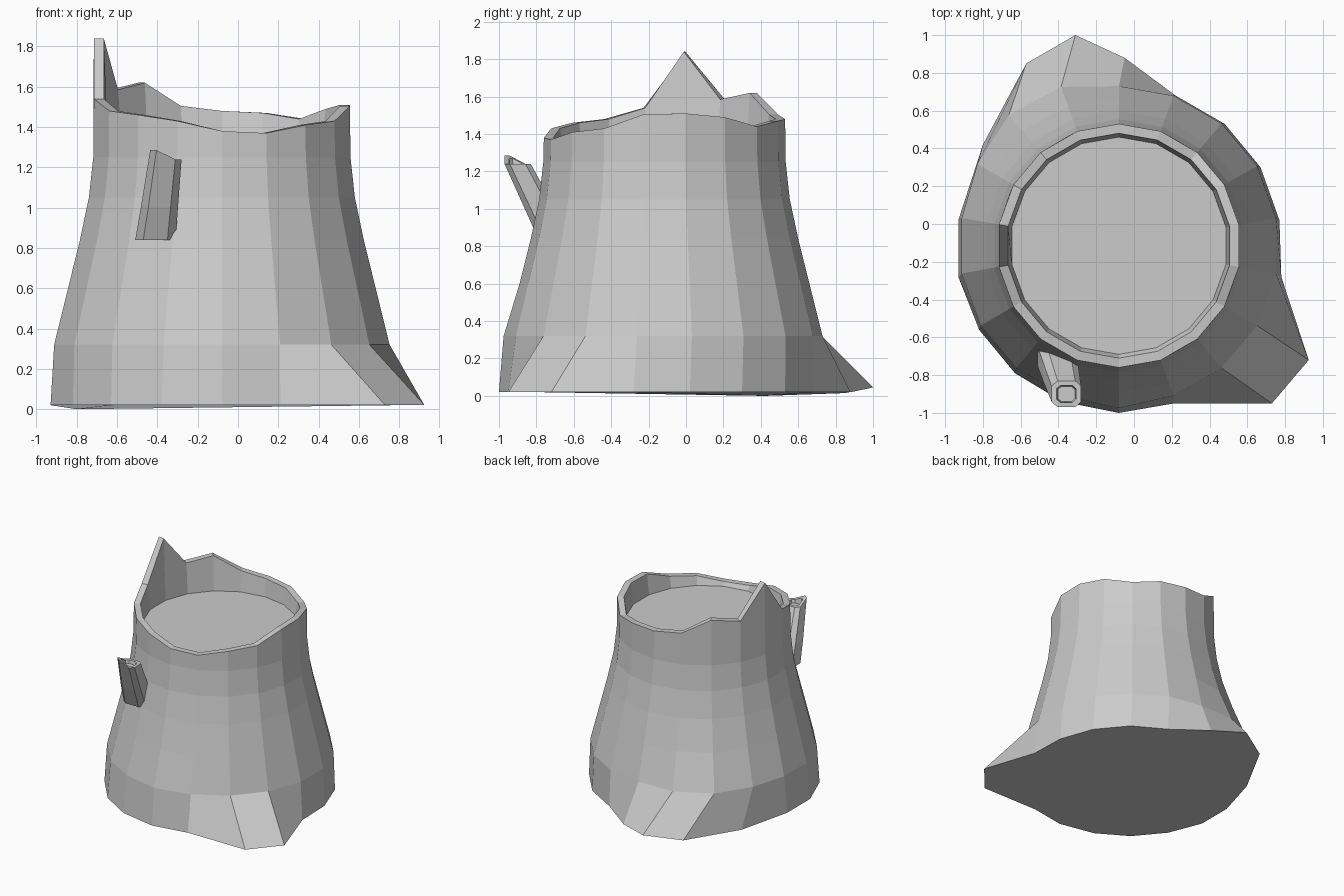
import bpy, bmesh
from math import cos, sin, radians

if "Cube" in bpy.data.objects:
    bpy.data.objects.remove(bpy.data.objects["Cube"])

N = 18
CX, CY = -0.08, -0.115


def circle(r, z, extra=None):
    """18-sided trunk ring; z is a number or a list of heights."""
    pts = []
    for k in range(N):
        a = radians(270 + 20 * k)
        rr = r + (extra or {}).get(k, 0)
        pts.append((CX + rr * cos(a), CY + rr * sin(a), z[k] if isinstance(z, list) else z))
    return pts


def loft(name, rings):
    """Skin a stack of equal rings and cap both ends."""
    bm = bmesh.new()
    vs = [[bm.verts.new(p) for p in ring] for ring in rings]
    n = len(vs[0])
    for lo, hi in zip(vs, vs[1:]):
        for i in range(n):
            j = (i + 1) % n
            bm.faces.new((lo[i], lo[j], hi[j], hi[i]))
    bm.faces.new(vs[0][::-1])
    bm.faces.new(vs[-1])
    bmesh.ops.recalc_face_normals(bm, faces=bm.faces)
    me = bpy.data.meshes.new(name)
    bm.to_mesh(me)
    bm.free()
    ob = bpy.data.objects.new(name, me)
    bpy.context.collection.objects.link(ob)
    return ob


# Trunk: uneven base with two roots, tapering rings, jagged rim, sunken cut face
base_xy = [(-.08, -1), (.21, -.95), (.73, -.95), (.925, -.72), (.78, -.28), (.77, .02),
           (.67, .30), (.48, .53), (.22, .68), (-.05, .88), (-.31, 1), (-.57, .85),
           (-.80, .42), (-.93, .02), (-.93, -.28), (-.82, -.56), (-.63, -.79), (-.38, -.94)]
base_z = {10: .045, 11: .015, 12: 0}
base = [(x, y, base_z.get(k, .02)) for k, (x, y) in enumerate(base_xy)]
rim_z = [1.38, 1.37, 1.41, 1.43, 1.505, 1.51, 1.49, 1.44, 1.47, 1.48,
         1.505, 1.62, 1.585, 1.84, 1.54, 1.48, 1.46, 1.43]
loft("stump_trunk", [
    base,
    circle(.845, .32, {10: .05, 11: .06, 12: .02, 0: .015}),
    circle(.775, .60, {10: .01, 11: .02}),
    circle(.715, .84),
    circle(.67, 1.05),
    circle(.648, 1.25),
    circle(.645, rim_z),
    circle(.595, rim_z),
    circle(.575, 1.34),
])


# Broken branch stub: chamfered square section, splintered corner, recessed end
def section(cx, cy, z, hx, hy, spike=0):
    c = .6
    shape = [(-c, -1), (c, -1), (1, -c), (1, c), (c, 1), (-c, 1), (-1, c), (-1, -c)]
    return [(cx + hx * u, cy + hy * v, z + (spike if i in (0, 7) else 0))
            for i, (u, v) in enumerate(shape)]


loft("branch_stub", [
    section(-.41, -.70, .84, .10, .09),
    section(-.39, -.78, 1.0, .092, .082),
    section(-.358, -.90, 1.24, .078, .07, .045),
    section(-.358, -.90, 1.24, .052, .046, .03),
    section(-.358, -.90, 1.215, .045, .04),
])
